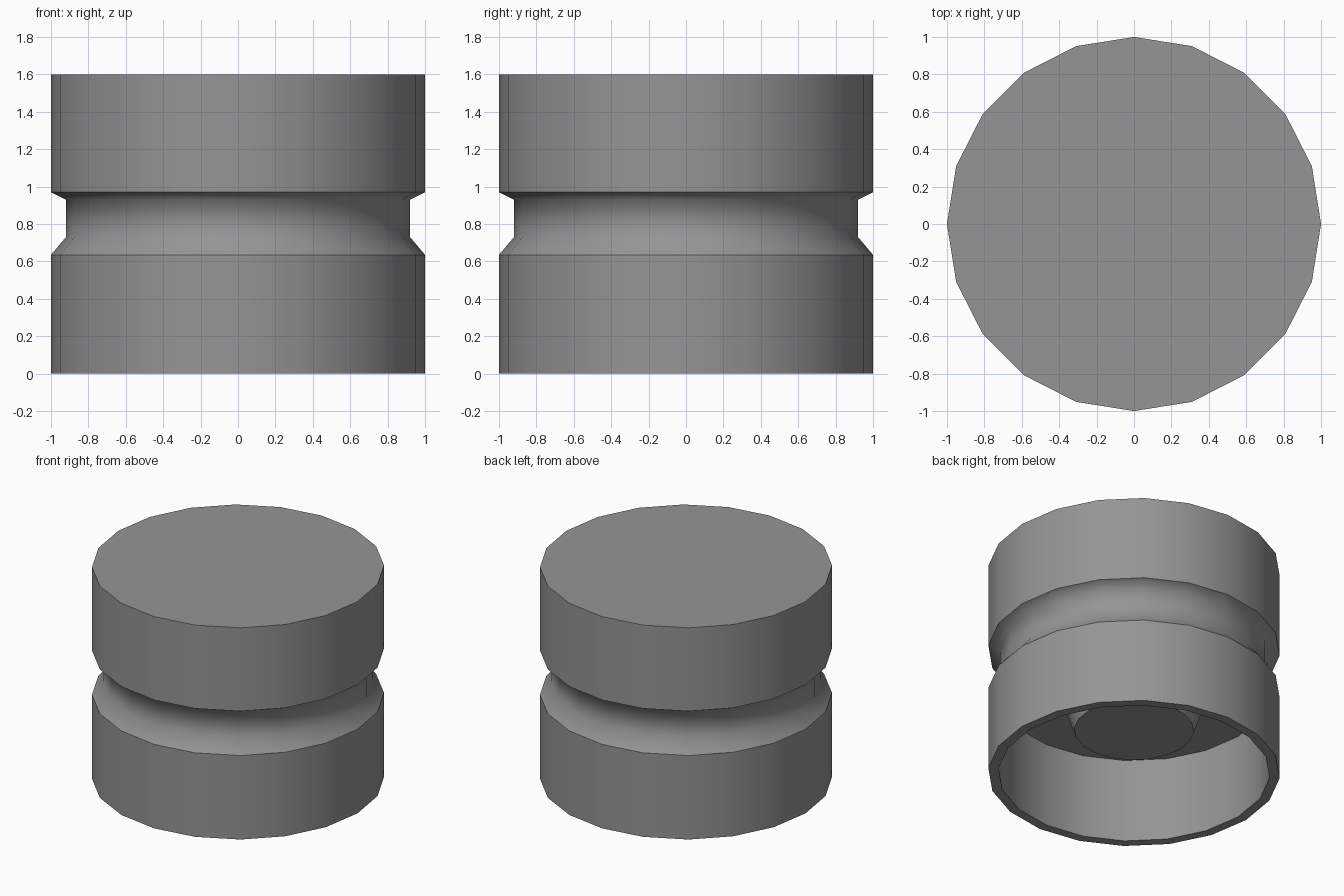
import bpy
import bmesh
from math import cos, sin, tau

SIDES = 20

cube = bpy.data.objects.get("Cube")
if cube:
    bpy.data.objects.remove(cube, do_unlink=True)


def make_material(name, colour):
    mat = bpy.data.materials.new(name)
    mat.use_nodes = True
    mat.diffuse_color = colour
    mat.node_tree.nodes["Principled BSDF"].inputs["Base Color"].default_value = colour
    return mat


def lathe(name, profile, mat):
    """Turn (radius, height, is_sharp) rings about z and cap both ends."""
    bm = bmesh.new()
    rings = []
    for r, z, _ in profile:
        rings.append([bm.verts.new((r * cos(tau * i / SIDES), r * sin(tau * i / SIDES), z))
                      for i in range(SIDES)])
    for a, b in zip(rings, rings[1:]):
        for i in range(SIDES):
            j = (i + 1) % SIDES
            bm.faces.new((a[i], b[i], b[j], a[j])).smooth = True
    bm.faces.new(rings[0])
    bm.faces.new(rings[-1])
    # Crisp rims where the profile asks for them
    for ring, (_, _, is_sharp) in zip(rings, profile):
        for i in range(SIDES):
            bm.edges.get((ring[i], ring[(i + 1) % SIDES])).smooth = not is_sharp
    bmesh.ops.recalc_face_normals(bm, faces=bm.faces)
    mesh = bpy.data.meshes.new(name)
    bm.to_mesh(mesh)
    bm.free()
    mesh.materials.append(mat)
    obj = bpy.data.objects.new(name, mesh)
    bpy.context.collection.objects.link(obj)
    return obj


grey = make_material("grey metal", (0.3, 0.3, 0.3, 1))

lathe("grooved_piston", [
    (1, 1.6, True), (1, 0.97, True),            # crown
    (0.92, 0.93, False), (0.92, 0.73, False),   # soft groove
    (1, 0.635, True), (1, 0, True),             # skirt
    (0.93, 0, True), (0.93, 0.635, True),       # hollow underside
    (0.51, 0.635, True), (0.41, 0.34, True),    # tapered inner boss
], grey)
